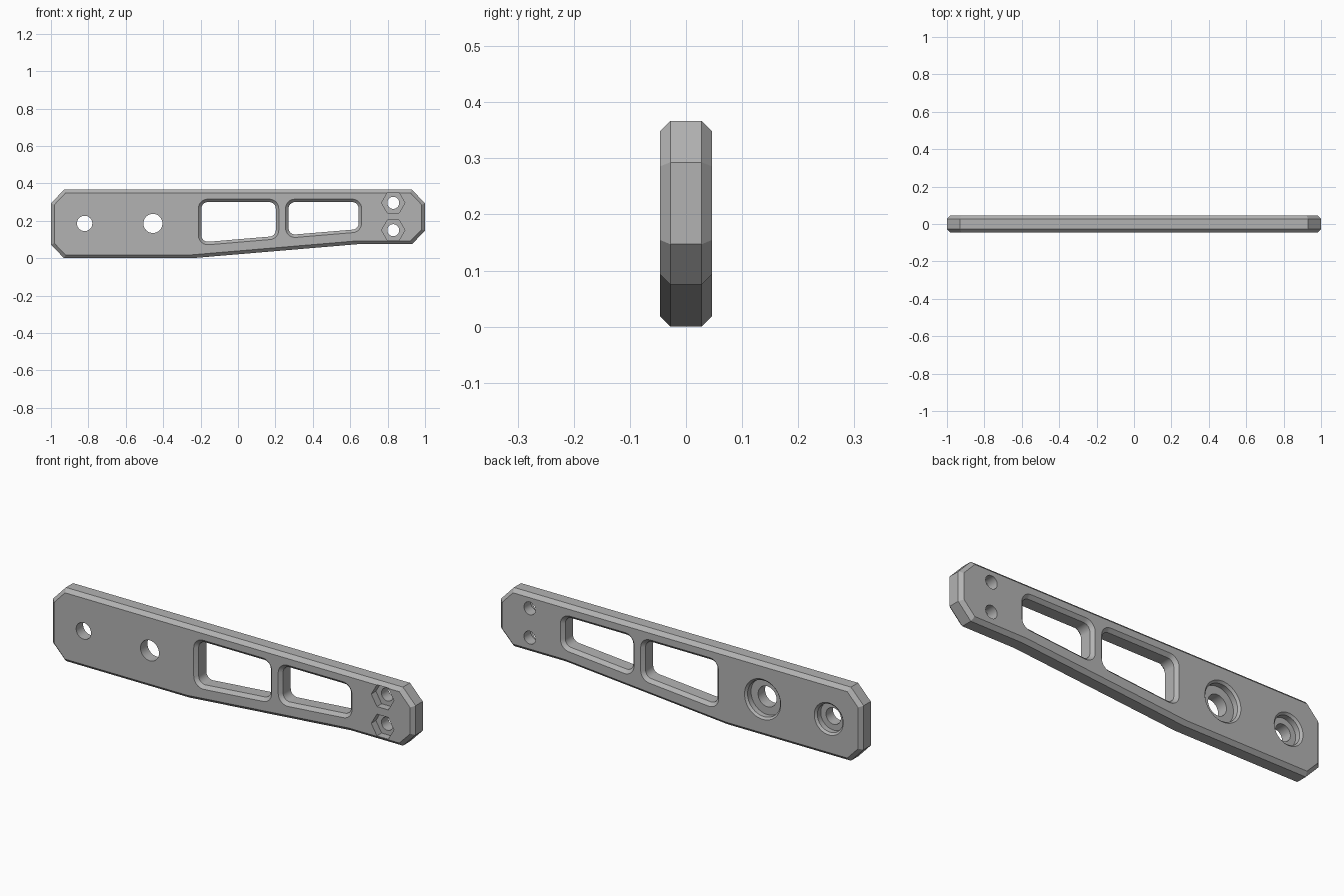
import bpy, bmesh
from math import cos, sin, pi, atan2
from mathutils import Vector

cube = bpy.data.objects.get("Cube")
if cube:
    bpy.data.objects.remove(cube, do_unlink=True)

HALF = 0.046       # half thickness of the bar
EDGE = 0.018       # outer chamfer
OVER = 0.01        # how far cutters pass the faces
SEAT = 0.037       # depth of bolt seats and nut pockets
MID_Z = 0.186

grey = bpy.data.materials.new("machined grey")
grey.use_nodes = True
colour = (0.45, 0.45, 0.45, 1)
grey.diffuse_color = colour
grey.node_tree.nodes["Principled BSDF"].inputs["Base Color"].default_value = colour


def inset(points, d):
    """Mitred inset of a counter-clockwise polygon."""
    out = []
    for i, p in enumerate(points):
        p = Vector(p)
        a = (p - Vector(points[i - 1])).normalized()
        b = (Vector(points[(i + 1) % len(points)]) - p).normalized()
        na, nb = Vector((-a.y, a.x)), Vector((-b.y, b.x))
        out.append(p + (na + nb) * (d / (1 + na.dot(nb))))
    return out


def rounded(core, r, steps=8):
    """Counter-clockwise polygon grown by r with round corners."""
    out = []
    for i, p in enumerate(core):
        a = p - core[i - 1]
        b = core[(i + 1) % len(core)] - p
        start = atan2(-a.x, a.y)
        turn = (atan2(-b.x, b.y) - start) % (2 * pi)
        for k in range(steps + 1):
            t = start + turn * k / steps
            out.append(p + Vector((cos(t), sin(t))) * r)
    return out


def circle(x, z, r, n=48):
    return [(x + r * cos(2 * pi * i / n), z + r * sin(2 * pi * i / n)) for i in range(n)]


def loft(name, rings):
    """Closed solid through counter-clockwise (outline, y) rings, front to back."""
    bm = bmesh.new()
    loops = [[bm.verts.new((p[0], y, p[1])) for p in pts] for pts, y in rings]
    n = len(loops[0])
    for a, b in zip(loops, loops[1:]):
        for i in range(n):
            j = (i + 1) % n
            bm.faces.new((a[j], a[i], b[i], b[j]))
    bm.faces.new(loops[0])
    bm.faces.new(loops[-1][::-1])
    bm.normal_update()
    mesh = bpy.data.meshes.new(name)
    bm.to_mesh(mesh)
    bm.free()
    mesh.materials.append(grey)
    obj = bpy.data.objects.new(name, mesh)
    bpy.context.scene.collection.objects.link(obj)
    return obj


# Chamfered bar with clipped corners and a tapered underside
outline = [(-0.93, 0), (-0.25, 0), (0.64, 0.075), (0.93, 0.075), (1, 0.147),
           (1, 0.293), (0.93, 0.367), (-0.93, 0.367), (-1, 0.293), (-1, 0.073)]
small = inset(outline, EDGE)
bar = loft("bar", [(small, -HALF), (outline, EDGE - HALF),
                   (outline, HALF - EDGE), (small, HALF)])
cutters = []

# Windows: rounded, sloping lower edge, chamfered on both faces
CORNER, FLARE = 0.035, 0.016
for x0, x1 in ((-0.196, 0.202), (0.27, 0.645)):
    low0, low1 = (0.085 + (x + 0.195) * 0.084 for x in (x0, x1))
    core = inset([(x0, low0), (x1, low1), (x1, 0.3), (x0, 0.3)], CORNER)
    wide = rounded(core, CORNER + FLARE + OVER)
    wall = rounded(core, CORNER)
    cutters.append(loft("window_cutter", [
        (wide, -HALF - OVER), (wall, FLARE - HALF),
        (wall, HALF - FLARE), (wide, HALF + OVER)]))

# Bolt holes with chamfered round seats on the back
LIP = 0.01
for x, r, seat in ((-0.82, 0.041, 0.07), (-0.455, 0.051, 0.09)):
    profile = ((r, -HALF - OVER), (r, HALF - SEAT), (seat, HALF - SEAT),
               (seat, HALF - LIP), (seat + LIP + OVER, HALF + OVER))
    cutters.append(loft("bolt_cutter", [(circle(x, MID_Z, a), y) for a, y in profile]))

# Screw holes with hexagonal nut pockets on the front
for z in (0.15, 0.296):
    hole, hexagon = circle(0.83, z, 0.032), circle(0.83, z, 0.0625, 6)
    cutters.append(loft("screw_cutter", [(hole, -HALF - OVER), (hole, HALF + OVER)]))
    cutters.append(loft("nut_cutter", [(hexagon, -HALF - OVER), (hexagon, SEAT - HALF)]))

# Cut everything out of the bar
bpy.ops.object.select_all(action="DESELECT")
bpy.context.view_layer.objects.active = bar
bar.select_set(True)
for cutter in cutters:
    cutter.hide_render = True
    mod = bar.modifiers.new("cut", "BOOLEAN")
    mod.operation = "DIFFERENCE"
    mod.solver = "EXACT"
    mod.object = cutter
    bpy.ops.object.modifier_apply(modifier=mod.name)
    bpy.data.objects.remove(cutter, do_unlink=True)
bpy.ops.object.shade_smooth_by_angle(angle=pi / 6)
